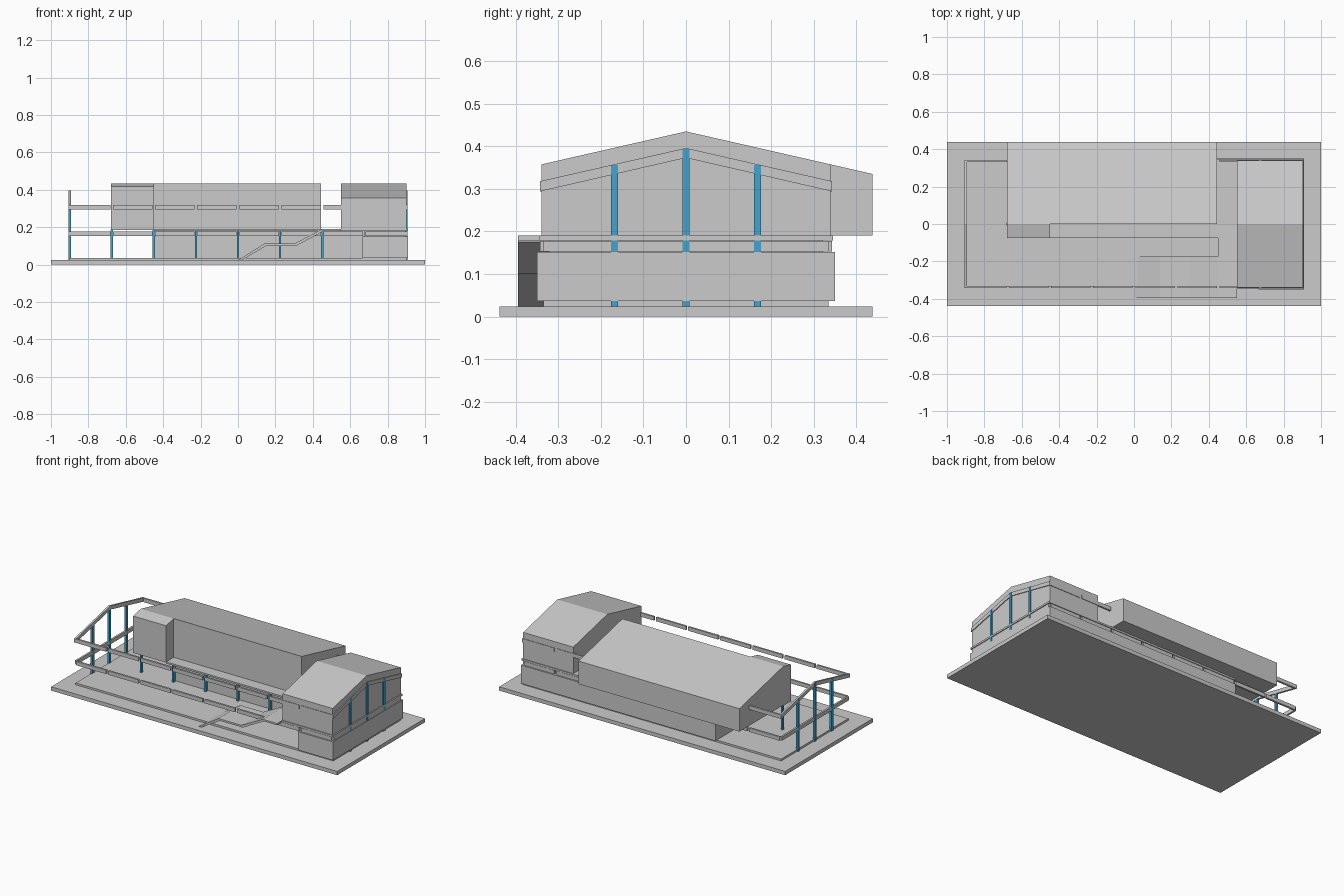
import bpy, bmesh
from mathutils import Vector

if "Cube" in bpy.data.objects:
    bpy.data.objects.remove(bpy.data.objects["Cube"])

blue = bpy.data.materials.new("blue_steel")
blue.diffuse_color = (0.06, 0.37, 0.62, 1)
blue.use_nodes = True
blue.node_tree.nodes["Principled BSDF"].inputs["Base Color"].default_value = blue.diffuse_color


def prism(name, pts, a, b, axis, mat=None):
    """Extrude a 2D profile from a to b along an axis."""
    def place(p, t):
        u, v = p
        return {"x": (t, u, v), "y": (u, t, v), "z": (u, v, t)}[axis]
    bm = bmesh.new()
    face = bm.faces.new([bm.verts.new(place(p, a)) for p in pts])
    ext = bmesh.ops.extrude_face_region(bm, geom=[face])
    move = Vector(place((0, 0), b - a))
    bmesh.ops.translate(bm, vec=move, verts=[v for v in ext["geom"] if isinstance(v, bmesh.types.BMVert)])
    bmesh.ops.recalc_face_normals(bm, faces=bm.faces)
    me = bpy.data.meshes.new(name)
    bm.to_mesh(me)
    bm.free()
    ob = bpy.data.objects.new(name, me)
    bpy.context.collection.objects.link(ob)
    if mat:
        me.materials.append(mat)
    return ob


def box(name, x, y, z, mat=None):
    return prism(name, [(x[0], y[0]), (x[1], y[0]), (x[1], y[1]), (x[0], y[1])], z[0], z[1], "z", mat)


def roof(y):
    return 0.435 - 0.228 * abs(y)


# Ground plate and ground floor slab
box("base_plate", (-1, 1), (-0.438, 0.438), (0, 0.024))
box("ground_slab", (-0.9, 0.9), (-0.335, 0.335), (0.024, 0.036))

# Lower rooms: walls, with a narrower core rising to the floor above
box("lower_end_room", (0.665, 0.908), (-0.35, 0.35), (0.036, 0.152))
box("lower_long_room", (-0.45, 0.665), (0.015, 0.35), (0.036, 0.152))
box("lower_end_core", (0.675, 0.895), (-0.322, 0.322), (0.152, 0.18))
box("lower_long_core", (-0.44, 0.675), (0.02, 0.322), (0.152, 0.18))

# Upper floor slab with balcony and stair head
prism("upper_floor", [(-0.45, -0.075), (0.45, -0.075), (0.45, -0.395), (0.55, -0.395), (0.55, -0.345),
                      (0.908, -0.345), (0.908, 0.345), (-0.45, 0.345)], 0.179, 0.19, "z")

# Upper gabled volumes
prism("upper_hall", [(0, 0.19), (0.438, 0.19), (0.438, roof(0.438)), (0, roof(0))], -0.68, 0.445, "x")
prism("hall_front_bay", [(-0.075, 0.185), (0, 0.185), (0, roof(0)), (-0.075, roof(0.075))], -0.68, -0.45, "x")
prism("upper_end_room", [(-0.34, 0.19), (0.34, 0.19), (0.34, roof(0.34)), (0, roof(0)), (-0.34, roof(0.34))],
      0.55, 0.9, "x")

# Stair ramp with a middle landing
prism("stair", [(0, 0.024), (0.02, 0.024), (0.15, 0.1), (0.31, 0.1), (0.45, 0.175),
                (0.45, 0.19), (0.3, 0.112), (0.14, 0.112)], -0.395, -0.175, "y")

# Segmented beams along the long sides
step = 0.225
for side in (-1, 1):
    y0, y1 = sorted((side * 0.331, side * 0.343))
    for i in range(8):
        x = -0.9 + i * step
        seg = (x + 0.007, x + step - 0.007)
        box("eave_beam", seg, (y0, y1), (0.294, 0.318))
        box("floor_beam", seg, (y0, y1), (0.153, 0.177))

# End frames: cross beams, gable beams and blue columns
for side in (-1, 1):
    x0, x1 = sorted((side * 0.893, side * 0.905))
    for i in range(4):
        y = -0.34 + i * 0.17
        box("end_floor_beam", (x0, x1), (y + 0.005, y + 0.165), (0.153, 0.177))
    prism("gable_beam", [(-0.343, 0.294), (0, 0.373), (0.343, 0.294), (0.343, 0.318), (0, 0.396), (-0.343, 0.318)],
          x0, x1, "x")
    for y, top in ((-0.168, 0.356), (0, 0.394), (0.168, 0.356)):
        box("end_column", (side * 0.9 - 0.007, side * 0.9 + 0.007), (y - 0.008, y + 0.008), (0.024, top), blue)

# Blue columns carrying the upper floor
for i in range(6):
    x = -0.675 + i * step
    box("floor_column", (x - 0.006, x + 0.006), (-0.008, 0.008), (0.036, 0.185), blue)
